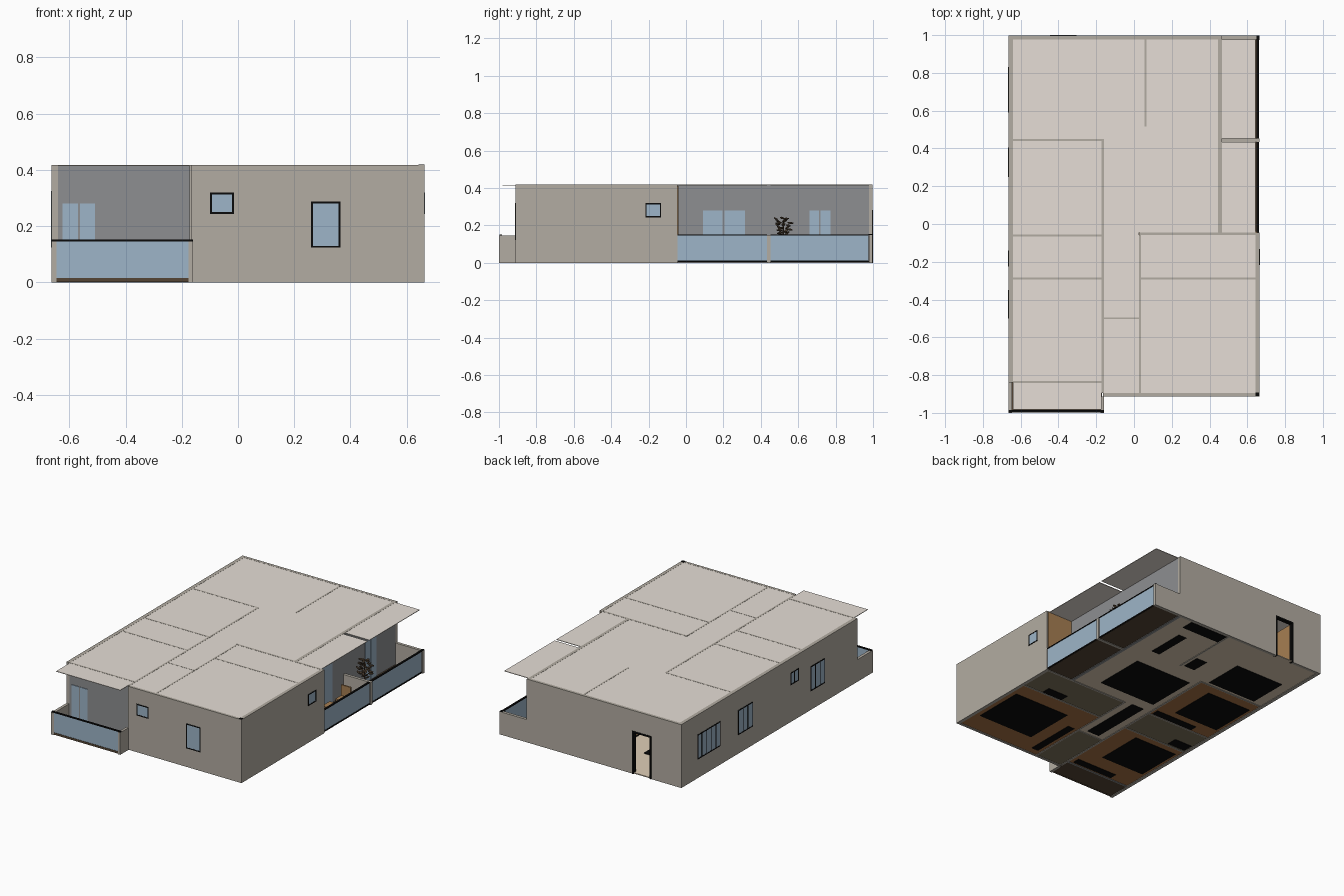
import bpy, bmesh, math, random
from mathutils import Matrix, Vector

if "Cube" in bpy.data.objects:
    bpy.data.objects.remove(bpy.data.objects["Cube"])
random.seed(4)

def mat(name, r, g, b):
    m = bpy.data.materials.new(name)
    m.diffuse_color = (r, g, b, 1)
    m.use_nodes = True
    m.node_tree.nodes["Principled BSDF"].inputs["Base Color"].default_value = m.diffuse_color
    return m

WALL = mat("beige plaster", .45, .415, .36)
CEIL = mat("pale ceiling", .79, .73, .67)
GREY = mat("grey recessed wall", .27, .275, .285)
GLASS = mat("blue glass", .34, .46, .58)
BLACK = mat("black metal", .003, .003, .003)
FLOOR = mat("cream floor", .74, .62, .47)
WOODF = mat("brown wood floor", .4, .175, .06)
TILE = mat("olive tile", .22, .18, .11)
WOOD = mat("tan wood", .38, .21, .085)
LEAF = mat("dark brown", .09, .06, .035)

def finish(name, bm, m):
    me = bpy.data.meshes.new(name)
    bm.to_mesh(me)
    bm.free()
    me.materials.append(m)
    ob = bpy.data.objects.new(name, me)
    bpy.context.collection.objects.link(ob)
    return ob

def box(name, x0, x1, y0, y1, z0, z1, m):
    bm = bmesh.new()
    size = Matrix.Diagonal((x1 - x0, y1 - y0, z1 - z0, 1))
    pos = Matrix.Translation(((x0 + x1) / 2, (y0 + y1) / 2, (z0 + z1) / 2))
    bmesh.ops.create_cube(bm, size=1, matrix=pos @ size)
    return finish(name, bm, m)

H, P = .418, .15          # full wall height, parapet height

# Outer walls (back wall leaves an open doorway)
for n, x0, x1, y0, y1, z0 in [
        ("left_wall", -.664, -.64, -.84, .997, 0),
        ("back_wall_left", -.64, -.44, .978, .997, 0),
        ("back_wall_lintel", -.44, -.31, .978, .997, .275),
        ("back_wall_right", -.31, .465, .978, .997, 0),
        ("front_wall", -.165, .664, -.912, -.895, 0),
        ("right_wall", .642, .664, -.895, -.045, 0),
        ("balcony_end_wall", .03, .642, -.058, -.045, 0),
        ("corridor_side_wall", -.172, -.16, -.895, .45, 0)]:
    box(n, x0, x1, y0, y1, z0, H, WALL)

# Recessed grey walls behind the balconies, plaster on top
box("right_balcony_wall", .445, .465, -.045, .978, 0, H - .002, GREY)
box("right_balcony_wall_cap", .445, .465, -.045, .978, H - .002, H, WALL)
box("front_balcony_wall", -.64, -.172, -.842, -.83, 0, H - .002, GREY)
box("front_balcony_wall_cap", -.64, -.172, -.842, -.83, H - .002, H, WALL)
box("balcony_end_panel", .467, .655, -.045, -.041, .01, .41, WOOD)

# Interior partitions
for i, (x0, x1, y0, y1) in enumerate([
        (-.64, -.172, .44, .45), (-.64, -.172, -.065, -.055),
        (-.64, -.172, -.293, -.283), (-.16, .026, -.503, -.496),
        (.026, .036, -.895, -.058), (.036, .642, -.293, -.283),
        (.055, .065, .515, .978)]):
    box(f"partition_{i}", x0, x1, y0, y1, 0, H, WALL)

# Ceiling plates, just below the wall tops, with a slot over the divider
for n, x0, x1, y0, y1 in [
        ("main", -.64, .445, -.045, .978), ("left", -.64, -.172, -.83, -.045),
        ("corridor", -.16, .026, -.895, -.045), ("right", .036, .642, -.895, -.058),
        ("front_balcony", -.64, -.172, -.982, -.842),
        ("balcony_south", .465, .642, -.045, .434),
        ("balcony_north", .465, .642, .453, .978)]:
    box(f"ceiling_{n}", x0, x1, y0, y1, .4135, .4172, CEIL)
box("corner_pipe", .642, .663, -.911, -.893, .41, .42, BLACK)

# Floors by room
for n, x0, x1, y0, y1, m in [
        ("living", -.165, .45, -.05, .98, FLOOR), ("kitchen", -.645, -.165, .445, .98, FLOOR),
        ("entrance", -.44, -.31, .98, .997, FLOOR), ("hall", -.165, .03, -.5, -.05, FLOOR),
        ("bedroom_a", -.645, -.17, -.06, .445, WOODF), ("bath_a", -.645, -.17, -.288, -.06, TILE),
        ("bedroom_b", -.645, -.17, -.835, -.288, WOODF), ("bath_b", .03, .65, -.288, -.05, TILE),
        ("bedroom_c", .03, .65, -.9, -.288, WOODF), ("bath_c", -.165, .03, -.9, -.5, TILE),
        ("right_balcony", .455, .655, -.05, .99, LEAF),
        ("front_balcony", -.655, -.17, -.985, -.835, LEAF)]:
    box(f"floor_{n}", x0, x1, y0, y1, .003, .009, m)

# Right balcony parapet: back end, divider, glass, rails
box("right_balcony_back_parapet", .465, .664, .978, .997, 0, P, WALL)
box("right_balcony_divider", .465, .664, .434, .453, 0, P, WALL)
for i, (y0, y1) in enumerate([(-.045, .434), (.453, .975)]):
    box(f"right_glass_{i}", .65, .658, y0, y1, .012, P, GLASS)
    box(f"right_base_{i}", .648, .66, y0, y1, .004, .013, BLACK)
    box(f"right_rail_{i}", .648, .661, y0, y1, .146, .152, BLACK)
box("right_rail_corner", .648, .664, .975, .997, P, .153, BLACK)

# Front balcony parapet
box("front_parapet_left", -.664, -.645, -1, -.84, 0, P - .004, WALL)
box("front_parapet_right", -.177, -.16, -1, -.912, 0, P - .004, WALL)
box("front_glass", -.645, -.177, -.995, -.987, .015, P, GLASS)
box("front_base", -.645, -.177, -.997, -.985, .002, .016, LEAF)
box("front_rail", -.664, -.16, -.998, -.985, .146, .152, BLACK)

def window(name, axis, lo, hi, z0, z1, w0, w1, bars=0, t=.007):
    """Glass through a wall (w0..w1), black surround and optional upright bars."""
    def piece(n, a0, a1, b0, b1, grow, m):
        if axis == 'x':
            box(n, a0, a1, w0 - grow, w1 + grow, b0, b1, m)
        else:
            box(n, w0 - grow, w1 + grow, a0, a1, b0, b1, m)
    piece(name + "_glass", lo, hi, z0, z1, .0008, GLASS)
    for s, a0, a1, b0, b1 in [("sill", lo, hi, z0, z0 + t), ("head", lo, hi, z1 - t, z1),
                              ("jamb_a", lo, lo + t, z0 + t, z1 - t),
                              ("jamb_b", hi - t, hi, z0 + t, z1 - t)]:
        piece(f"{name}_{s}", a0, a1, b0, b1, .0018, BLACK)
    for i in range(bars):
        c = lo + (hi - lo) * (i + 1) / (bars + 1)
        piece(f"{name}_bar_{i}", c - .004, c + .004, z0 + t, z1 - t, .0014, BLACK)

LEFT, RIGHT, FRONT = (-.664, -.64), (.642, .664), (-.912, -.895)
window("front_small_window", 'x', -.1, -.015, .243, .32, *FRONT)
window("front_tall_window", 'x', .26, .365, .123, .287, *FRONT)
window("right_window", 'y', -.217, -.133, .243, .32, *RIGHT)
window("left_window_a", 'y', .59, .83, .123, .287, *LEFT, 4)
window("left_window_b", 'y', .25, .405, .123, .287, *LEFT, 2)
window("left_window_c", 'y', -.225, -.14, .243, .325, *LEFT, 1)
window("left_window_d", 'y', -.5, -.35, .123, .287, *LEFT, 2)

# Sliding glass door leaves on the balconies
for i, (y0, y1) in enumerate([(.09, .195), (.205, .315), (.66, .712), (.718, .772)]):
    box(f"right_sliding_door_{i}", .442, .469, y0, y1, .01, .28, GLASS)
for i, (x0, x1) in enumerate([(-.625, -.57), (-.563, -.508)]):
    box(f"front_sliding_door_{i}", x0, x1, -.846, -.827, .01, .28, GLASS)

# Entrance: black frame and leaf standing open inwards
box("door_jamb_a", -.445, -.433, .975, 1, 0, .283, BLACK)
box("door_jamb_b", -.317, -.305, .975, 1, 0, .283, BLACK)
box("door_head", -.433, -.317, .975, 1, .272, .283, BLACK)
box("door_leaf", -.44, -.432, .86, .975, .01, .27, WOOD)

# Inner doors as thin plates on both faces of the partitions
for i, y in enumerate([.03, -.17, -.4]):
    box(f"inner_door_left_{i}", -.175, -.157, y - .045, y + .045, .009, .27, WOOD)
for i, y in enumerate([-.17, -.4]):
    box(f"inner_door_right_{i}", .023, .039, y - .045, y + .045, .009, .27, WOOD)

# Dark rugs and furniture bases touching the ground
for n, x0, x1, y0, y1 in [
        ("living", -.12, .3, .04, .39), ("dining", -.57, -.21, .47, .74),
        ("hall", -.11, -.02, -.47, -.04), ("bedroom_a", -.62, -.29, .05, .37),
        ("bedroom_b", -.62, -.3, -.66, -.34), ("bedroom_c", .2, .61, -.75, -.4)]:
    box(f"rug_{n}", x0, x1, y0, y1, .0005, .013, BLACK)

def bed(name, x0, x1, y0, y1, head_x):
    """Wood frame, pale mattress, two pillows and a headboard at head_x."""
    box(name + "_frame", x0, x1, y0, y1, .02, .05, WOOD)
    box(name + "_mattress", x0 + .01, x1 - .01, y0 + .01, y1 - .01, .05, .085, CEIL)
    box(name + "_headboard", head_x - .008, head_x + .008, y0, y1, .01, .14, WOOD)
    px = head_x + (.04 if head_x < (x0 + x1) / 2 else -.04)
    for k in (.28, .72):
        c = y0 + (y1 - y0) * k
        box(f"{name}_pillow_{k}", px - .025, px + .025, c - .045, c + .045, .085, .1, GREY)

bed("bed_a", -.62, -.34, .1, .32, -.625)
bed("bed_b", -.62, -.34, -.61, -.39, -.625)
bed("bed_c", .3, .61, -.7, -.45, .62)

def table(name, x0, x1, y0, y1, h):
    box(name + "_top", x0, x1, y0, y1, h - .012, h, WOOD)
    for i, (x, y) in enumerate([(a, b) for a in (x0, x1 - .014) for b in (y0, y1 - .014)]):
        box(f"{name}_leg_{i}", x, x + .014, y, y + .014, .009, h - .012, BLACK)

def chair(name, x, y, d):
    """Small seat with a backrest on side d along y."""
    table(name, x - .035, x + .035, y - .035, y + .035, .07)
    box(name + "_back", x - .035, x + .035, y + d * .03 - .005, y + d * .03 + .005, .07, .14, WOOD)

table("dining_table", -.5, -.28, .55, .66, .115)
for i, x in enumerate((-.45, -.33)):
    chair(f"chair_north_{i}", x, .71, 1)
    chair(f"chair_south_{i}", x, .5, -1)
table("coffee_table", .03, .16, .15, .28, .06)
chair("balcony_chair_a", .56, .02, -1)
chair("balcony_chair_b", .56, .3, 1)
table("balcony_table", .53, .59, .12, .2, .08)

# Sofa, counters and wardrobes
box("sofa_seat", -.12, .0, .06, .37, .012, .07, GREY)
box("sofa_back", -.15, -.12, .06, .37, .012, .13, GREY)
for n, x0, x1, y0, y1, h in [
        ("kitchen_counter", -.04, .04, .53, .65, .14), ("back_cabinet", .07, .35, .885, .97, .14),
        ("island", .25, .31, .54, .8, .13), ("wardrobe_a", -.5, -.19, -.05, .0, .3),
        ("wardrobe_b", -.5, -.2, -.82, -.77, .3), ("wardrobe_c", .06, .11, -.85, -.5, .3),
        ("vanity_a", -.63, -.5, -.27, -.2, .12), ("vanity_b", .35, .5, -.28, -.22, .12)]:
    box(n + "_plinth", x0, x1, y0, y1, .0005, .02, BLACK)
    box(n, x0, x1, y0, y1, .02, h, WOOD)

# Potted plant on the right balcony
bm = bmesh.new()
bmesh.ops.create_cone(bm, cap_ends=True, segments=12, radius1=.025, radius2=.035, depth=.07,
                      matrix=Matrix.Translation((.56, .52, .045)))
finish("plant_pot", bm, BLACK)
bm = bmesh.new()
bmesh.ops.create_cone(bm, cap_ends=True, segments=6, radius1=.005, radius2=.003, depth=.15,
                      matrix=Matrix.Translation((.56, .52, .15)))
for i in range(26):
    a = i * 2.4
    z = .13 + .11 * i / 25
    r = random.uniform(.015, .042)
    place = (Matrix.Translation((.56 + r * math.cos(a), .52 + r * math.sin(a), z))
             @ Matrix.Rotation(a, 4, 'Z') @ Matrix.Rotation(random.uniform(-.8, .3), 4, 'Y')
             @ Matrix.Diagonal((.02, .011, .006, 1)))
    bmesh.ops.create_icosphere(bm, subdivisions=1, radius=1, matrix=place)
finish("plant_foliage", bm, LEAF)
